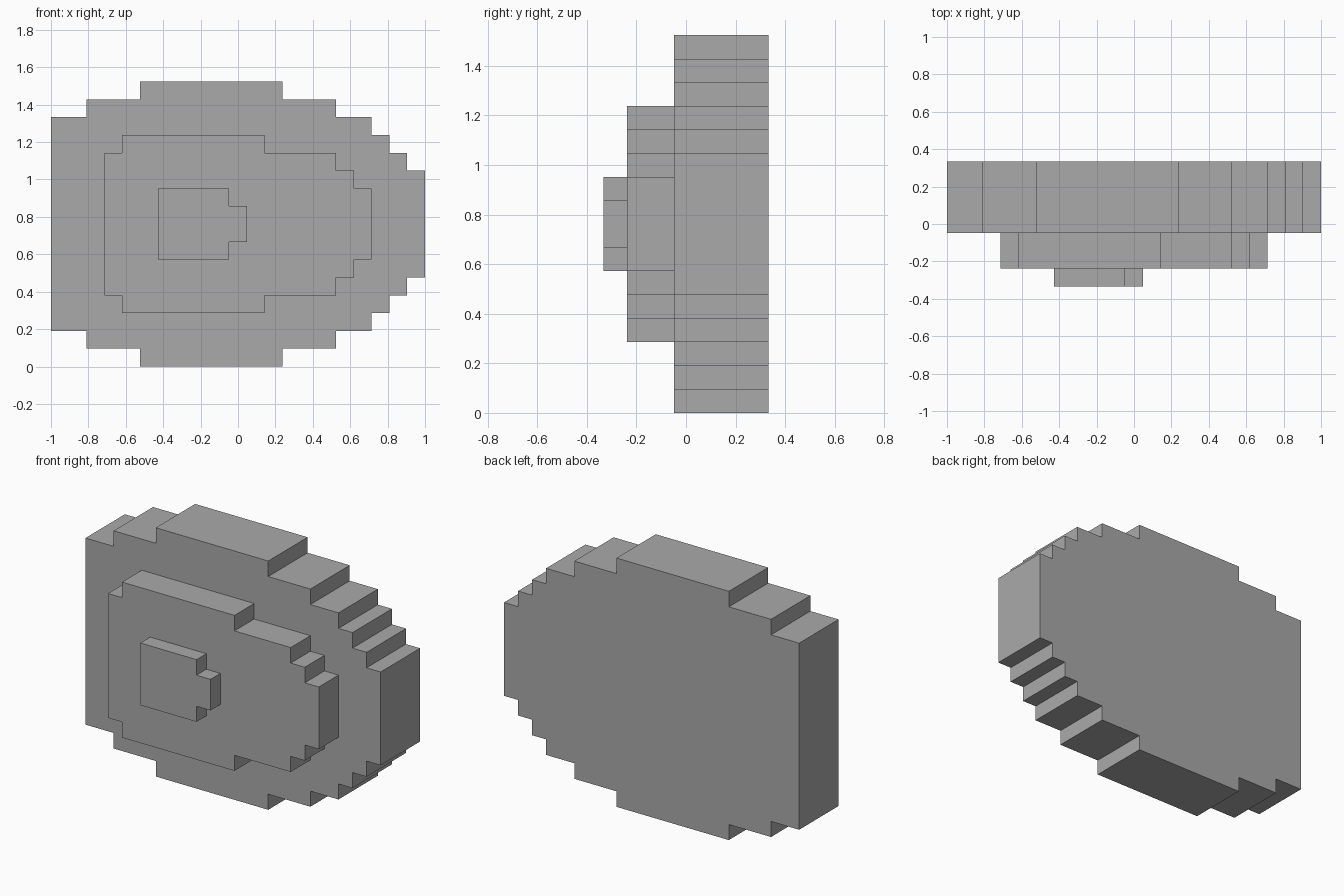
import bpy
import bmesh

cube = bpy.data.objects.get("Cube")
if cube:
    bpy.data.objects.remove(cube, do_unlink=True)

# The whole model sits on a grid of 21 x 7 x 16 small cells
CELL = 2 / 21
MID_X, MID_Y, MID_Z = 10.5, 3.5, 8

grey = bpy.data.materials.new("plain grey")
grey.use_nodes = True
colour = (0.4, 0.4, 0.4, 1)
grey.diffuse_color = colour
grey.node_tree.nodes["Principled BSDF"].inputs["Base Color"].default_value = colour


def stepped_plate(name, steps, end, front, back):
    """Extrude a stepped outline; steps are (start column, half height)."""
    upper = []
    for i, (start, half) in enumerate(steps):
        stop = steps[i + 1][0] if i + 1 < len(steps) else end
        upper += [(start, half), (stop, half)]
    outline = upper + [(x, -h) for x, h in reversed(upper)]

    bm = bmesh.new()
    verts = [bm.verts.new(((x - MID_X) * CELL, (front - MID_Y) * CELL, (MID_Z + h) * CELL))
             for x, h in outline]
    face = bm.faces.new(verts)
    grown = bmesh.ops.extrude_face_region(bm, geom=[face], use_keep_orig=True)["geom"]
    moved = [v for v in grown if isinstance(v, bmesh.types.BMVert)]
    bmesh.ops.translate(bm, verts=moved, vec=(0, (back - front) * CELL, 0))
    bmesh.ops.recalc_face_normals(bm, faces=bm.faces)

    mesh = bpy.data.meshes.new(name)
    bm.to_mesh(mesh)
    bm.free()
    mesh.materials.append(grey)
    obj = bpy.data.objects.new(name, mesh)
    bpy.context.collection.objects.link(obj)
    return obj


# Thick rear plate
stepped_plate("base_plate", [(0, 6), (2, 7), (5, 8), (13, 7), (16, 6),
                             (18, 5), (19, 4), (20, 3)], 21, 3, 7)
# Raised middle plate
stepped_plate("middle_plate", [(3, 4), (4, 5), (12, 4), (16, 3), (17, 2)], 18, 1, 3)
# Small front plate
stepped_plate("front_plate", [(6, 2), (10, 1)], 11, 0, 1)
